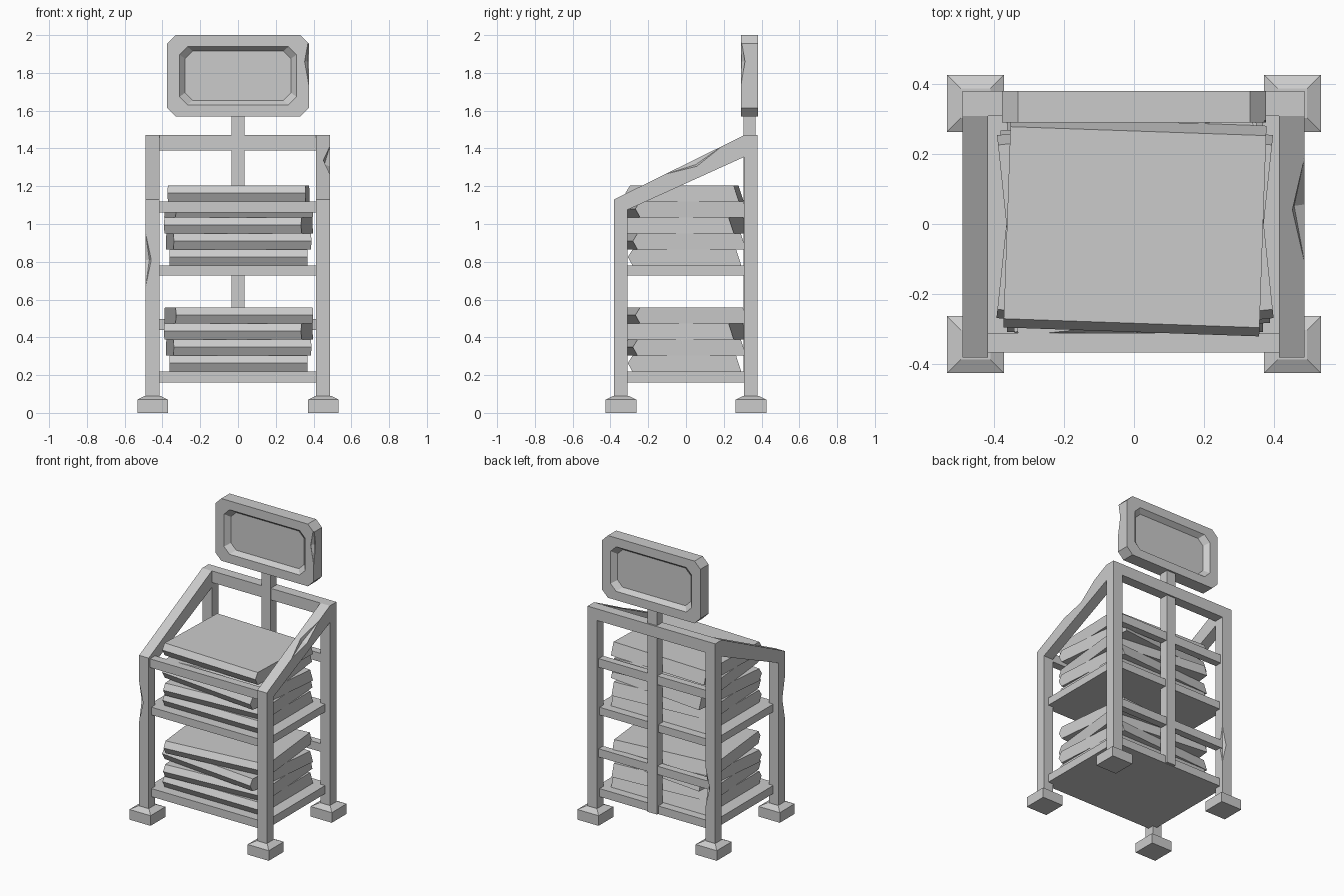
import bpy, bmesh, math
from mathutils import Matrix, Vector

if "Cube" in bpy.data.objects:
    bpy.data.objects.remove(bpy.data.objects["Cube"])


def finish(name, bm):
    bmesh.ops.recalc_face_normals(bm, faces=bm.faces)
    me = bpy.data.meshes.new(name)
    bm.to_mesh(me)
    bm.free()
    ob = bpy.data.objects.new(name, me)
    bpy.context.scene.collection.objects.link(ob)
    return ob


def skin(name, loops):
    """Bridge a list of equal-sized point loops and cap both ends."""
    bm = bmesh.new()
    rings = [[bm.verts.new(p) for p in loop] for loop in loops]
    n = len(rings[0])
    for a, b in zip(rings, rings[1:]):
        for i in range(n):
            j = (i + 1) % n
            bm.faces.new((a[i], a[j], b[j], b[i]))
    bm.faces.new(rings[0])
    bm.faces.new(rings[-1])
    return finish(name, bm)


def extrude_x(name, profile, x0, x1):
    return skin(name, [[(x, y, z) for y, z in profile] for x in (x0, x1)])


def box(name, x0, x1, y0, y1, z0, z1):
    return extrude_x(name, [(y0, z0), (y1, z0), (y1, z1), (y0, z1)], x0, x1)


def chip(ob, centre, direction, half_len, depth):
    """Knock a long shallow V-shaped dent out of an edge."""
    d = Vector(direction).normalized()
    u = d.orthogonal().normalized()
    v = d.cross(u)
    c = Vector(centre)
    bm = bmesh.new()
    for k in range(6):
        a = math.radians(60 * k + 7)
        bm.verts.new(c + (u * math.cos(a) + v * math.sin(a)) * depth)
    bm.verts.new(c + d * half_len)
    bm.verts.new(c - d * half_len)
    bmesh.ops.convex_hull(bm, input=bm.verts)
    cutter = finish("chip_cutter", bm)
    cutter.hide_render = True
    mod = ob.modifiers.new("chip", 'BOOLEAN')
    mod.object = cutter
    mod.operation = 'DIFFERENCE'
    mod.solver = 'EXACT'
    bpy.context.view_layer.objects.active = ob
    bpy.ops.object.modifier_apply(modifier=mod.name)
    bpy.data.objects.remove(cutter)


# Side frames: both legs and the sloping top rail in one profile
frame = [(-.381, .085), (-.381, 1.13), (.308, 1.47), (.379, 1.47), (.379, .085),
         (.308, .085), (.308, 1.355), (-.31, 1.075), (-.31, .085)]
left = extrude_x("left_side_frame", frame, -.489, -.416)
right = extrude_x("right_side_frame", frame, .414, .487)
chip(left, (-.489, -.381, .81), (0, 0, 1), .14, .032)
chip(left, (-.416, .379, .46), (0, 0, 1), .13, .032)
chip(right, (.487, .04, 1.338), (0, .69, .34), .17, .04)

# Feet with tapered tops
for sx in (-1, 1):
    for sy in (-1, 1):
        loops = []
        for h, z in ((.081, 0), (.081, .07), (.042, .09)):
            loops.append([(sx * .452 + a * h, sy * .344 + b * h, z)
                          for a, b in ((-1, -1), (1, -1), (1, 1), (-1, 1))])
        skin("foot", loops)

# Shelves
box("lower_shelf", -.45, .45, -.352, .352, .162, .218)
box("upper_shelf", -.45, .45, -.352, .352, .727, .78)

# Cross rails
box("front_rail", -.43, .43, -.367, -.311, 1.06, 1.12)
box("back_upper_rail", -.43, .43, .312, .362, 1.06, 1.12)
box("back_lower_rail", -.43, .43, .312, .362, .44, .497)
box("back_top_rail", -.43, .43, .308, .379, 1.39, 1.47)

# Sign post behind the shelves
box("sign_post", -.035, .035, .304, .368, .165, 1.6)

# Stacked slabs, alternately twisted
slab = [(-.283, 0), (-.308, .045), (-.283, .085), (.265, .085), (.293, 0)]


def stack(name, z0, twists):
    for i, deg in enumerate(twists):
        ob = extrude_x(name, slab, -.365, .365)
        ob.data.transform(Matrix.Translation((.003, 0, z0 + .085 * i))
                          @ Matrix.Rotation(math.radians(deg), 4, 'Z'))


stack("lower_slab", .218, (0, 4, -6, 6))
stack("upper_slab", .78, (0, 4, -6, 6, -2))


# Sign board with a recessed panel on both faces
def octagon(w, h, c, y):
    pts = [(w, h - c), (w - c, h), (c - w, h), (-w, h - c),
           (-w, c - h), (c - w, -h), (w - c, -h), (w, c - h)]
    return [(x, y, 1.785 + z) for x, z in pts]


sign = skin("sign_board", [
    octagon(.28, .13, .04, .322), octagon(.31, .154, .042, .29),
    octagon(.376, .215, .045, .29), octagon(.376, .215, .045, .38),
    octagon(.31, .154, .042, .38), octagon(.28, .13, .04, .348)])
chip(sign, (.376, .29, 1.86), (0, 0, 1), .13, .025)
